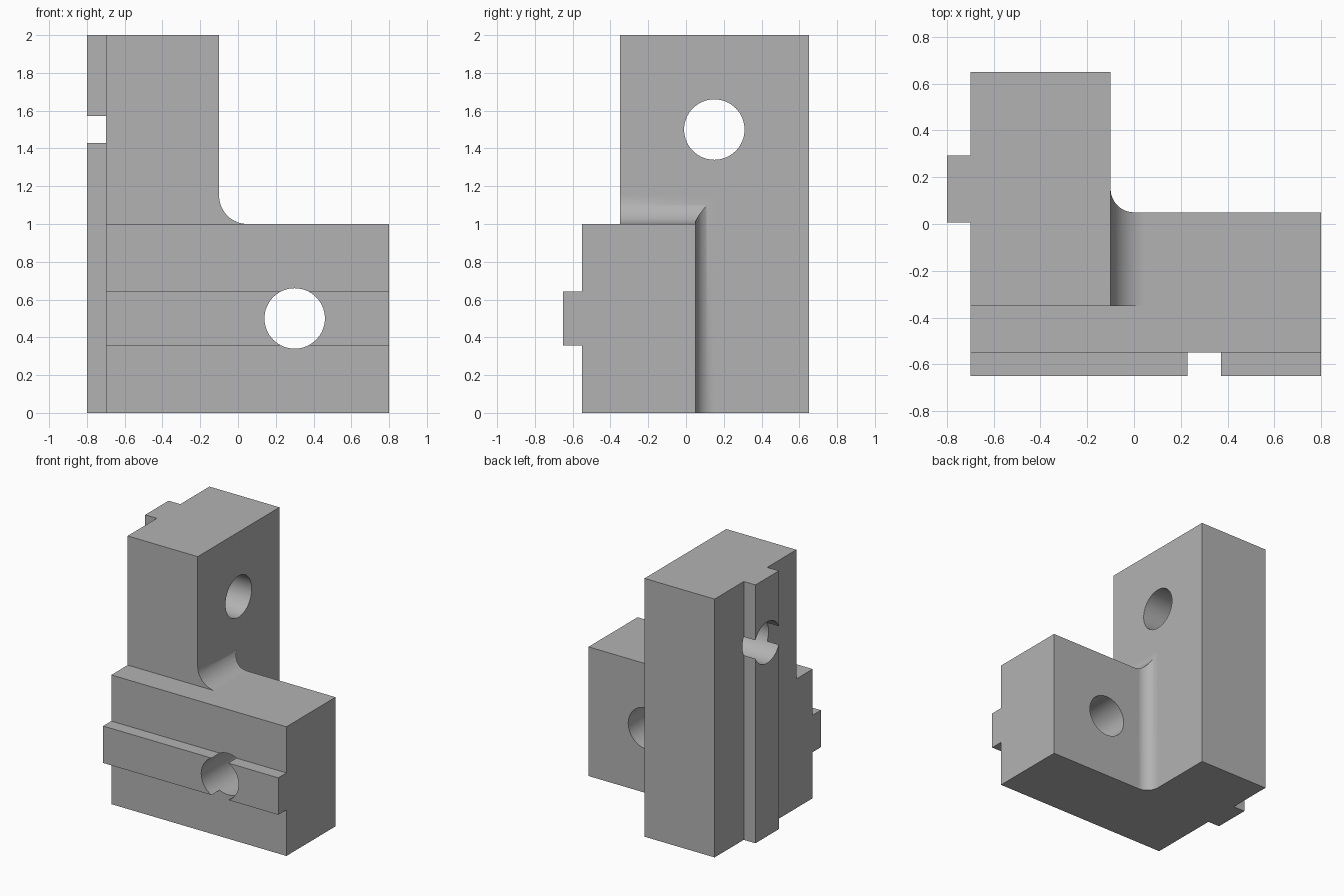
import bpy, bmesh, math
from mathutils import Vector

cube = bpy.data.objects.get("Cube")
if cube:
    bpy.data.objects.remove(cube, do_unlink=True)

grey = bpy.data.materials.new("plain grey")
grey.use_nodes = True
colour = (0.45, 0.45, 0.45, 1)
grey.diffuse_color = colour
grey.node_tree.nodes["Principled BSDF"].inputs["Base Color"].default_value = colour


def extrude(name, points, axis, reach=3):
    """Extrude a 2D outline right through along x, y or z."""
    place = {"x": lambda u, v, w: (w, u, v),
             "y": lambda u, v, w: (u, w, v),
             "z": lambda u, v, w: (u, v, w)}[axis]
    bm = bmesh.new()
    face = bm.faces.new([bm.verts.new(place(u, v, -reach)) for u, v in points])
    moved = bmesh.ops.extrude_face_region(bm, geom=[face])["geom"]
    bmesh.ops.translate(bm, vec=Vector(place(0, 0, 2 * reach)),
                        verts=[g for g in moved if isinstance(g, bmesh.types.BMVert)])
    bmesh.ops.recalc_face_normals(bm, faces=bm.faces)
    mesh = bpy.data.meshes.new(name)
    bm.to_mesh(mesh)
    bm.free()
    mesh.materials.append(grey)
    obj = bpy.data.objects.new(name, mesh)
    bpy.context.collection.objects.link(obj)
    return obj


def arc(cu, cv, radius, start, end, steps):
    angles = [math.radians(start + (end - start) * i / steps) for i in range(steps + 1)]
    return [(round(cu + radius * math.cos(a), 5), round(cv + radius * math.sin(a), 5))
            for a in angles]


def combine(target, tool, operation):
    mod = target.modifiers.new(operation.title(), "BOOLEAN")
    mod.operation = operation
    mod.solver = "EXACT"
    mod.object = tool
    bpy.context.view_layer.objects.active = target
    bpy.ops.object.modifier_apply(modifier=mod.name)
    bpy.data.objects.remove(tool, do_unlink=True)


wall = -0.1            # inner face of the upright
key = 0.143            # half width of both locating keys
bore = 0.16            # radius of both holes

# Side outline: stepped block with the front key
side = [(-0.55, 0), (0.65, 0), (0.65, 2), (-0.35, 2), (-0.35, 1), (-0.55, 1),
        (-0.55, 0.5 + key), (-0.65, 0.5 + key), (-0.65, 0.5 - key), (-0.55, 0.5 - key)]
bracket = extrude("corner_bracket", side, "x")

# Front outline: L shape with a rounded inner corner
front = [(-1, -1), (1, -1), (1, 1)]
front += arc(wall + 0.15, 1.15, 0.15, 270, 180, 20) + [(wall, 3), (-1, 3)]
combine(bracket, extrude("front_outline", front, "y"), "INTERSECT")

# Top outline: L shape with a rounded inner corner and the side key
top = [(-0.7, -1), (0.8, -1), (0.8, 0.05)]
top += arc(wall + 0.1, 0.15, 0.1, 270, 180, 20) + [(wall, 1), (-0.7, 1)]
top += [(-0.7, 0.15 + key), (-0.8, 0.15 + key), (-0.8, 0.15 - key), (-0.7, 0.15 - key)]
combine(bracket, extrude("top_outline", top, "z"), "INTERSECT")

# Bolt holes through the upright and the foot
for name, u, v, axis in (("upright_hole", 0.15, 1.5, "x"), ("foot_hole", 0.3, 0.5, "y")):
    circle = arc(u, v, bore, 0, 360, 64)[:-1]
    combine(bracket, extrude(name, circle, axis), "DIFFERENCE")

# Smooth the curved strips, keep the large planes flat
bpy.ops.object.select_all(action="DESELECT")
bracket.select_set(True)
bpy.context.view_layer.objects.active = bracket
bpy.ops.object.shade_smooth_by_angle(angle=math.radians(30))
for poly in bracket.data.polygons:
    if poly.area > 0.05:
        poly.use_smooth = False
